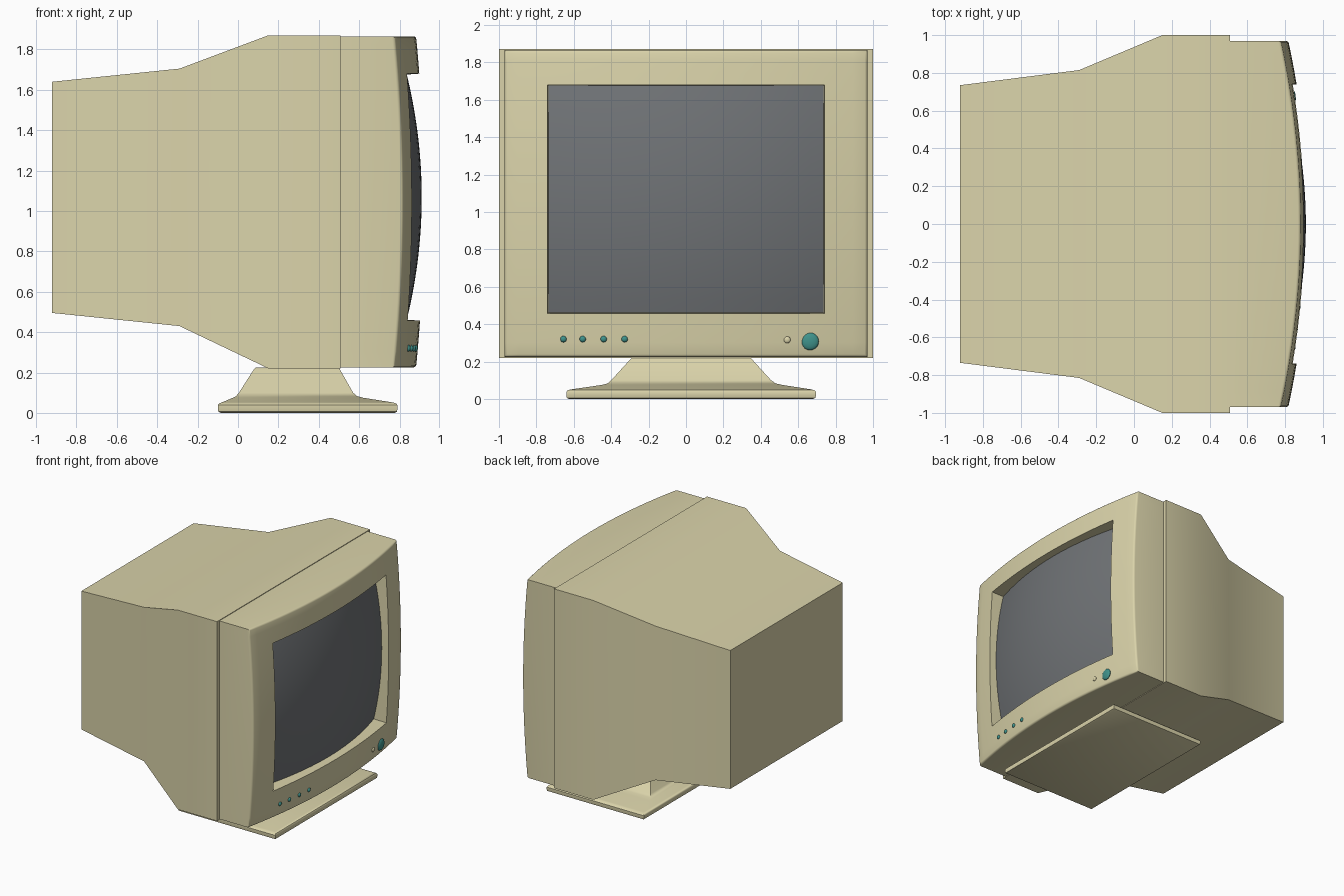
import bpy, bmesh, math
from mathutils import Vector

cube = bpy.data.objects.get("Cube")
if cube:
    bpy.data.objects.remove(cube)


def material(name, rgb, rough=0.5):
    m = bpy.data.materials.new(name)
    m.use_nodes = True
    m.diffuse_color = (*rgb, 1)
    node = m.node_tree.nodes["Principled BSDF"]
    node.inputs["Base Color"].default_value = (*rgb, 1)
    node.inputs["Roughness"].default_value = rough
    return m


BEIGE = material("beige plastic", (0.70, 0.65, 0.40))
GLASS = material("grey screen glass", (0.16, 0.17, 0.18))
TEAL = material("teal button", (0.05, 0.29, 0.26))

MID_Z = 1.045            # height of the bezel centre
HALF_Y, HALF_Z = 0.97, 0.82
OPEN_Y, OPEN_LOW, OPEN_HIGH = 0.74, 0.457, 1.68


def bezel_x(y, z):
    return 0.922 - 0.105 * (y / HALF_Y) ** 2 - 0.04 * ((z - MID_Z) / HALF_Z) ** 2


def glass_x(y, z):
    return 0.91 - 0.2 * (y * y + (z - 1.068) ** 2)


def finish(bm, name, mat, angle=30):
    bmesh.ops.recalc_face_normals(bm, faces=bm.faces)
    mesh = bpy.data.meshes.new(name)
    bm.to_mesh(mesh)
    bm.free()
    ob = bpy.data.objects.new(name, mesh)
    bpy.context.collection.objects.link(ob)
    mesh.materials.append(mat)
    bpy.ops.object.select_all(action='DESELECT')
    ob.select_set(True)
    bpy.context.view_layer.objects.active = ob
    bpy.ops.object.shade_smooth_by_angle(angle=math.radians(angle))
    return ob


def loft(bm, loops):
    """Skin a list of four-cornered sections and cap both ends."""
    rings = [[bm.verts.new(p) for p in loop] for loop in loops]
    for a, b in zip(rings, rings[1:]):
        for i in range(4):
            j = (i + 1) % 4
            bm.faces.new((a[i], a[j], b[j], b[i]))
    bm.faces.new(rings[0])
    bm.faces.new(rings[-1])


def span(a, b, n):
    return [a + (b - a) * i / n for i in range(n + 1)]


def curved_grid(bm, ys, zs, surface, keep=lambda y, z: True):
    """Sheet of quads whose depth follows a surface function."""
    grid = [[bm.verts.new((surface(y, z), y, z)) for z in zs] for y in ys]
    for i in range(len(ys) - 1):
        for j in range(len(zs) - 1):
            if keep((ys[i] + ys[i + 1]) / 2, (zs[j] + zs[j + 1]) / 2):
                bm.faces.new((grid[i][j], grid[i + 1][j],
                              grid[i + 1][j + 1], grid[i][j + 1]))
    bmesh.ops.delete(bm, geom=[v for v in bm.verts if not v.link_faces], context='VERTS')


# Rear housing: rectangular sections running from back to front
bm = bmesh.new()
stations = [(-0.92, 0.735, 0.495, 1.64), (-0.29, 0.815, 0.43, 1.705),
            (0.15, 1.0, 0.22, 1.87), (0.508, 1.0, 0.22, 1.87)]
loft(bm, [[(x, -w, lo), (x, w, lo), (x, w, hi), (x, -w, hi)]
          for x, w, lo, hi in stations])
finish(bm, "rear_housing", BEIGE)

# Front bezel: bowed frame with side walls and a stepped-in opening
bm = bmesh.new()
ys = span(-HALF_Y, -OPEN_Y, 3) + span(-OPEN_Y, OPEN_Y, 16)[1:] + span(OPEN_Y, HALF_Y, 3)[1:]
zs = (span(MID_Z - HALF_Z, OPEN_LOW, 3) + span(OPEN_LOW, OPEN_HIGH, 14)[1:]
      + span(OPEN_HIGH, MID_Z + HALF_Z, 3)[1:])
curved_grid(bm, ys, zs, bezel_x,
            lambda y, z: abs(y) > OPEN_Y or not OPEN_LOW < z < OPEN_HIGH)


def on_rim(v):
    return abs(v.co.y) > HALF_Y - 0.01 or abs(v.co.z - MID_Z) > HALF_Z - 0.01


edges = [e for e in bm.edges if e.is_boundary]
outer = [e for e in edges if all(on_rim(v) for v in e.verts)]
inner = [e for e in edges if e not in outer]
made = bmesh.ops.extrude_edge_only(bm, edges=outer)["geom"]
for v in made:
    if isinstance(v, bmesh.types.BMVert):
        v.co.x = 0.5
made = bmesh.ops.extrude_edge_only(bm, edges=inner)["geom"]
for v in made:
    if isinstance(v, bmesh.types.BMVert):
        mid = (OPEN_LOW + OPEN_HIGH) / 2
        v.co.y *= 0.992
        v.co.z = mid + (v.co.z - mid) * 0.992
        v.co.x = glass_x(v.co.y, v.co.z) - 0.01
bmesh.ops.bevel(bm, geom=outer, offset=0.014, segments=3, profile=0.5, affect='EDGES')
bezel = finish(bm, "front_bezel", BEIGE)

# Bulging picture tube glass
bm = bmesh.new()
curved_grid(bm, span(-OPEN_Y, OPEN_Y, 20), span(OPEN_LOW, OPEN_HIGH, 18), glass_x)
glass = finish(bm, "screen_glass", GLASS)
for ob in (bezel, glass):
    if ob.data.polygons[0].normal.x < 0:
        ob.data.flip_normals()

# Stand: rounded foot plate sweeping up into a tapered neck
bm = bmesh.new()
levels = [(0.0, -0.085, 0.775, -0.625, 0.68), (0.006, -0.097, 0.787, -0.637, 0.692),
          (0.02, -0.1, 0.79, -0.64, 0.695), (0.038, -0.1, 0.79, -0.64, 0.695),
          (0.047, -0.094, 0.784, -0.632, 0.687), (0.052, -0.08, 0.765, -0.61, 0.665),
          (0.075, -0.025, 0.62, -0.45, 0.515), (0.083, -0.01, 0.59, -0.42, 0.48),
          (0.1, 0.005, 0.57, -0.4, 0.455), (0.215, 0.078, 0.505, -0.295, 0.35),
          (0.226, 0.09, 0.495, -0.28, 0.335)]
loft(bm, [[(x0, y0, z), (x1, y0, z), (x1, y1, z), (x0, y1, z)]
          for z, x0, x1, y0, y1 in levels])
finish(bm, "stand", BEIGE, 40)


# Controls: shallow domes resting on the bezel
def dome(name, y, z, radius, mat, height):
    bm = bmesh.new()
    bmesh.ops.create_uvsphere(bm, u_segments=20, v_segments=10, radius=radius)
    for v in bm.verts:
        x, u, w = v.co
        v.co = Vector((bezel_x(y, z) + w * height / radius, y + x, z + u))
    finish(bm, name, mat, 60)


for n, y in enumerate((-0.655, -0.552, -0.44, -0.328)):
    dome(f"adjust_button_{n + 1}", y, 0.32, 0.017, TEAL, 0.012)
dome("power_button", 0.663, 0.308, 0.047, TEAL, 0.016)
dome("indicator_lamp", 0.541, 0.316, 0.018, BEIGE, 0.01)
